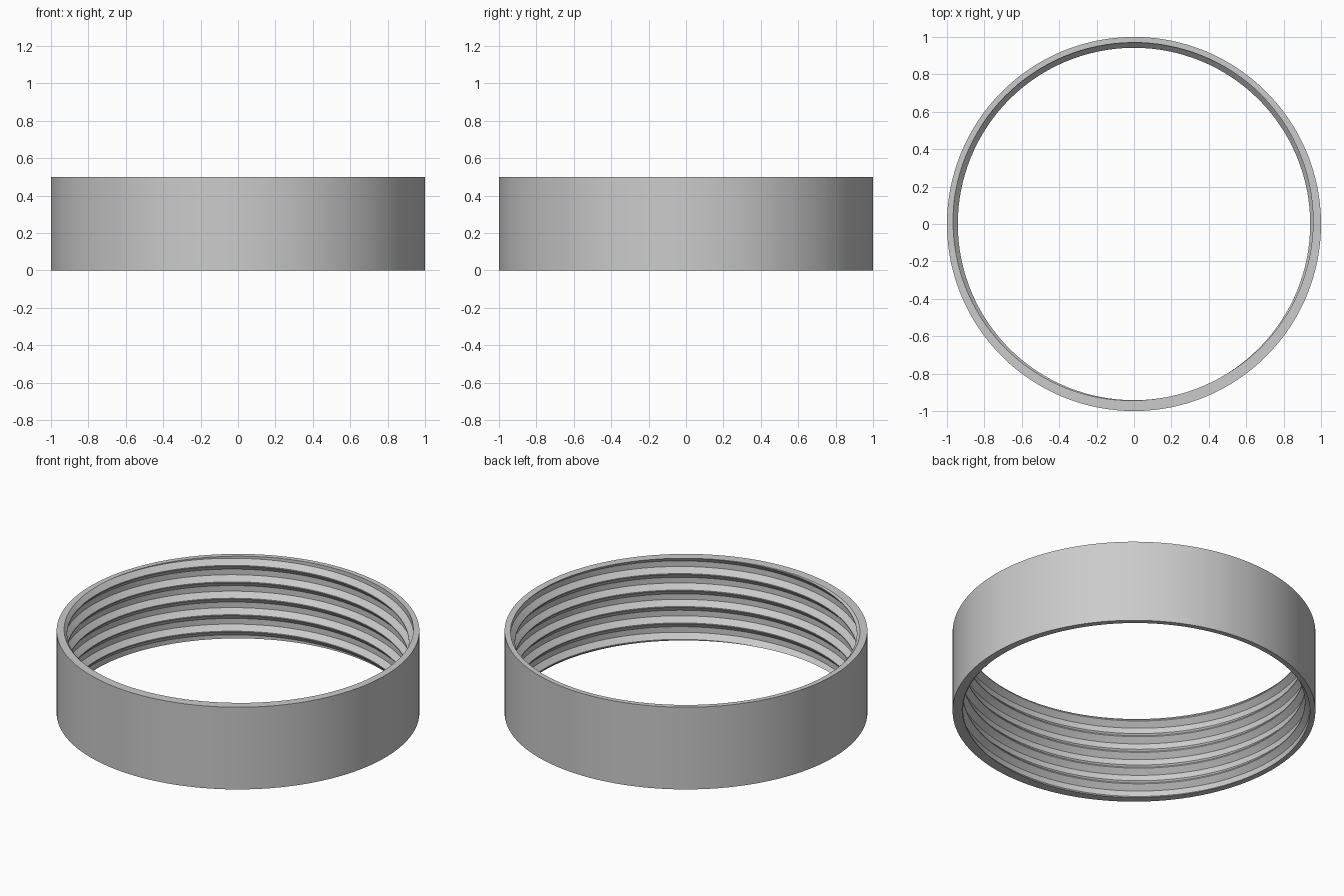
import bpy, bmesh
from math import cos, sin, tau, radians
from mathutils import Vector

cube = bpy.data.objects.get("Cube")
if cube:
    bpy.data.objects.remove(cube, do_unlink=True)

SEGMENTS = 128
HEIGHT, OUTER = 0.5, 1.0
ROOT, CREST = 0.97, 0.942
PITCH = 0.1
CREST_ANGLE = radians(-70)      # where the thread crest meets the top rim

# One thread tooth: (radius, height within the pitch)
TOOTH = [(CREST, -0.003), (CREST, 0.003), (ROOT, 0.033), (ROOT, 0.067)]

bm = bmesh.new()

# Helical inner wall, longer than needed at both ends
profile = [(r, z + turn * PITCH) for turn in range(-2, 7) for r, z in TOOTH]
columns = []
for i in range(SEGMENTS + 1):
    t = i / SEGMENTS
    a = CREST_ANGLE + t * tau
    columns.append([bm.verts.new((r * cos(a), r * sin(a), z + t * PITCH))
                    for r, z in profile])
for left, right in zip(columns, columns[1:]):
    for k in range(len(profile) - 1):
        bm.faces.new((left[k], left[k + 1], right[k + 1], right[k]))
bmesh.ops.remove_doubles(bm, verts=bm.verts, dist=1e-5)

# Trim flat at the top and bottom
for z, side in ((HEIGHT, 1), (0, -1)):
    bmesh.ops.bisect_plane(bm, geom=bm.verts[:] + bm.edges[:] + bm.faces[:],
                           dist=1e-6, plane_co=(0, 0, z),
                           plane_no=(0, 0, side), clear_outer=True)


def extrude(edges):
    """Extrude edges and return the new edges and vertices."""
    geom = bmesh.ops.extrude_edge_only(bm, edges=edges)["geom"]
    return ([g for g in geom if isinstance(g, bmesh.types.BMEdge)],
            [g for g in geom if isinstance(g, bmesh.types.BMVert)])


# Flat rims, out to the outer radius
rim_edges, rim_verts = extrude([e for e in bm.edges if e.is_boundary])
for v in rim_verts:
    flat = Vector((v.co.x, v.co.y, 0)).normalized() * OUTER
    v.co = (flat.x, flat.y, v.co.z)

# Outer wall, from the top rim down to the bottom rim
top = [e for e in rim_edges if all(v.co.z > HEIGHT / 2 for v in e.verts)]
_, wall_verts = extrude(top)
for v in wall_verts:
    v.co.z = 0
bmesh.ops.remove_doubles(bm, verts=bm.verts, dist=1e-4)
bmesh.ops.recalc_face_normals(bm, faces=bm.faces)

mesh = bpy.data.meshes.new("threaded_ring")
bm.to_mesh(mesh)
bm.free()
ring = bpy.data.objects.new("threaded_ring", mesh)
bpy.context.collection.objects.link(ring)

# Plain grey material
grey = bpy.data.materials.new("light_grey")
grey.use_nodes = True
color = (0.6, 0.6, 0.6, 1)
grey.diffuse_color = color
grey.node_tree.nodes["Principled BSDF"].inputs["Base Color"].default_value = color
mesh.materials.append(grey)

# Smooth walls, sharp thread and rim edges
bpy.ops.object.select_all(action="DESELECT")
ring.select_set(True)
bpy.context.view_layer.objects.active = ring
bpy.ops.object.shade_smooth_by_angle(angle=radians(25))
